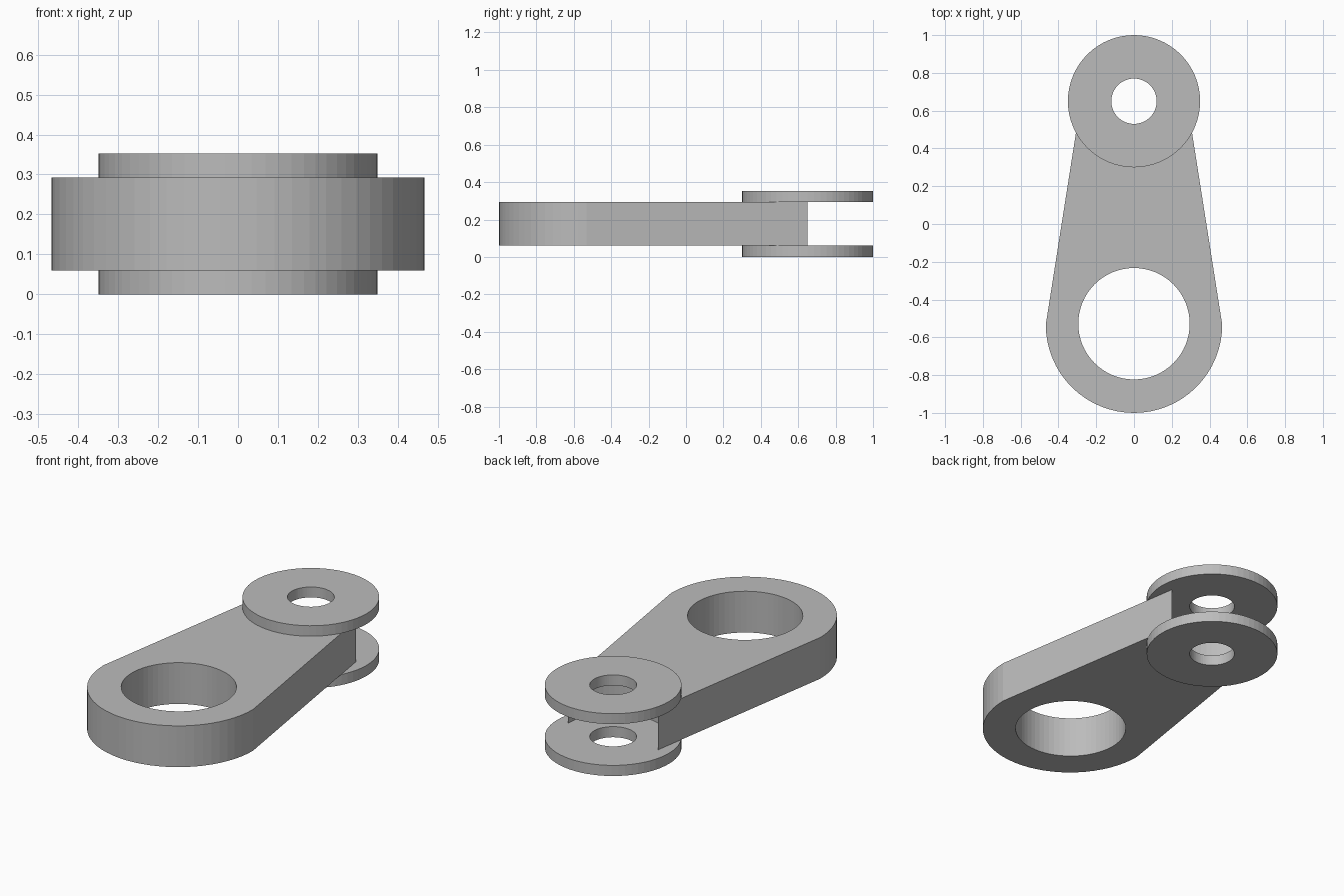
import bpy
import bmesh
from math import cos, sin, pi
from mathutils import Vector

cube = bpy.data.objects.get("Cube")
if cube:
    bpy.data.objects.remove(cube, do_unlink=True)

# One plain grey for the whole part
grey = bpy.data.materials.new("plain grey")
grey.use_nodes = True
colour = (0.5, 0.5, 0.5, 1)
grey.diffuse_color = colour
grey.node_tree.nodes["Principled BSDF"].inputs["Base Color"].default_value = colour

SEGMENTS = 64
PIN_Y, RING_Y = 0.65, -0.533
ARM_BOTTOM, ARM_TOP, TOP = 0.06, 0.293, 0.352


def arc(y, radius, start, end, steps):
    """Points on an arc centred on (0, y), both ends included."""
    angles = [start + (end - start) * i / steps for i in range(steps + 1)]
    return [(radius * cos(a), y + radius * sin(a)) for a in angles]


def circle(y, radius):
    return arc(y, radius, 0, 2 * pi, SEGMENTS)[:-1]


def plate(name, loops, bottom, top):
    """Fill an outline with holes and extrude it upwards."""
    bm = bmesh.new()
    edges = []
    for loop in loops:
        verts = [bm.verts.new((x, y, bottom)) for x, y in loop]
        edges += [bm.edges.new((v, verts[i - 1])) for i, v in enumerate(verts)]
    bmesh.ops.triangle_fill(bm, edges=edges, use_beauty=True, normal=Vector((0, 0, 1)))
    result = bmesh.ops.extrude_face_region(bm, geom=bm.faces[:], use_keep_orig=True)
    raised = [g for g in result["geom"] if isinstance(g, bmesh.types.BMVert)]
    bmesh.ops.translate(bm, verts=raised, vec=(0, 0, top - bottom))
    bmesh.ops.recalc_face_normals(bm, faces=bm.faces[:])
    mesh = bpy.data.meshes.new(name)
    bm.to_mesh(mesh)
    bm.free()
    mesh.materials.append(grey)
    obj = bpy.data.objects.new(name, mesh)
    bpy.context.collection.objects.link(obj)
    return obj


# Tapered arm: round at the ring end, hollowed out at the fork end
half = SEGMENTS // 2
outline = arc(RING_Y, 0.467, pi, 2 * pi, half) + arc(PIN_Y, 0.281, 0, -pi, half)
plate("arm", [outline, circle(RING_Y + 0.005, 0.295)], ARM_BOTTOM, ARM_TOP)

# Two pierced fork discs below and above the arm
for name, bottom, top in (("lower_disc", 0, ARM_BOTTOM), ("upper_disc", ARM_TOP, TOP)):
    plate(name, [circle(PIN_Y, 0.35), circle(PIN_Y, 0.12)], bottom, top)
